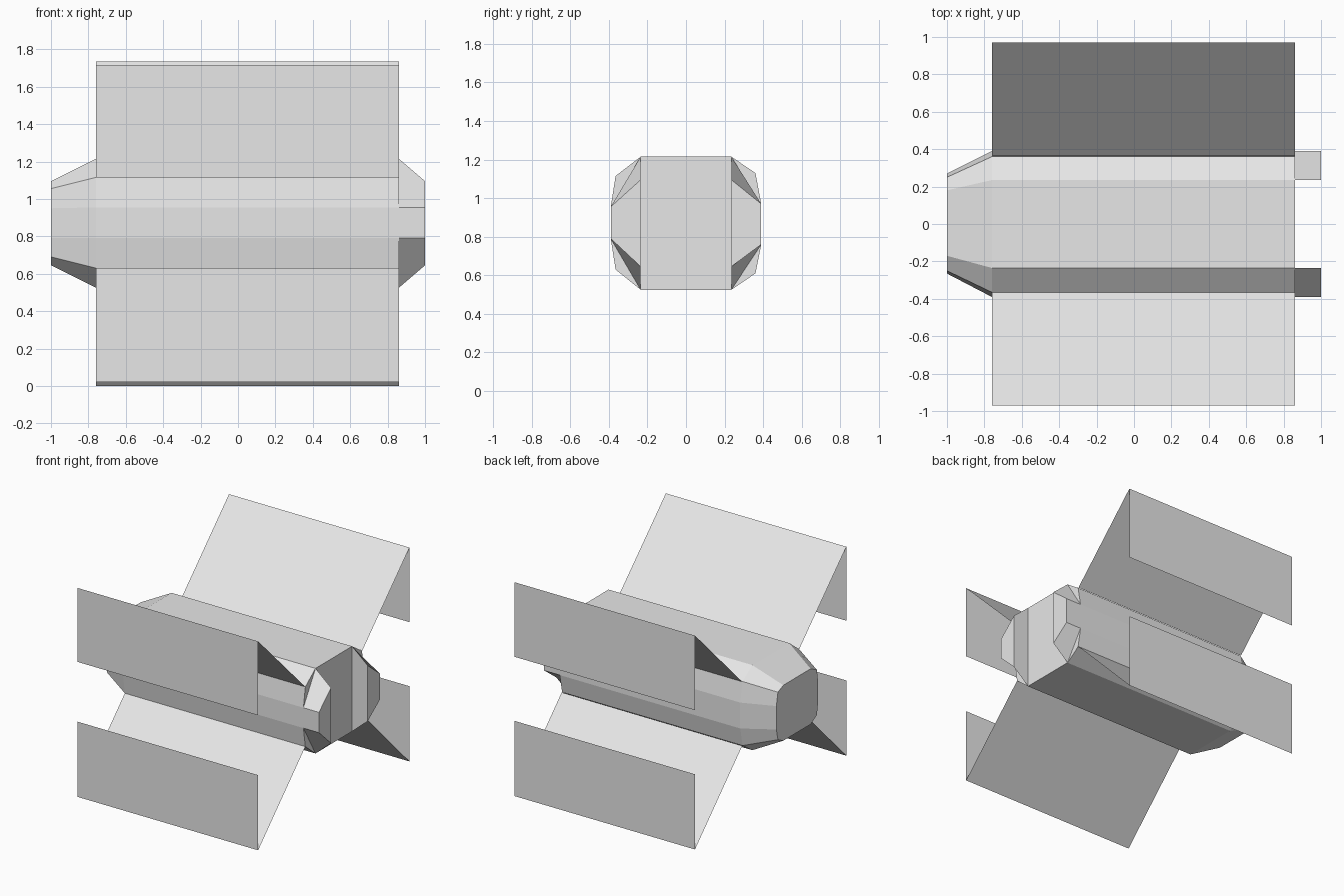
import bpy
import bmesh

cube = bpy.data.objects.get("Cube")
if cube:
    bpy.data.objects.remove(cube, do_unlink=True)

grey = bpy.data.materials.new("light_grey")
grey.use_nodes = True
grey.diffuse_color = (0.8, 0.8, 0.8, 1)
grey.node_tree.nodes["Principled BSDF"].inputs["Base Color"].default_value = (0.8, 0.8, 0.8, 1)

TAIL, REAR, FRONT, TIP = -1.0, -0.76, 0.86, 1.0


def loft(name, sections, closed=True, cap_start=True, cap_end=True):
    """Join (x, [(y, z), ...]) sections lying across the x axis."""
    bm = bmesh.new()
    rings = [[bm.verts.new((x, y, z)) for y, z in pts] for x, pts in sections]
    count = len(rings[0])
    for a, b in zip(rings, rings[1:]):
        for i in range(count if closed else count - 1):
            j = (i + 1) % count
            bm.faces.new((a[i], a[j], b[j], b[i]))
    if closed and cap_start:
        bm.faces.new(rings[0])
    if closed and cap_end:
        bm.faces.new(rings[-1])
    bmesh.ops.recalc_face_normals(bm, faces=bm.faces)
    mesh = bpy.data.meshes.new(name)
    bm.to_mesh(mesh)
    bm.free()
    mesh.materials.append(grey)
    obj = bpy.data.objects.new(name, mesh)
    bpy.context.collection.objects.link(obj)
    return obj


# Hull: twelve-sided tube that narrows toward the -x end
hull_ring = [(-0.235, 1.215), (0.235, 1.215), (0.36, 1.13), (0.39, 0.97),
             (0.39, 0.76), (0.36, 0.61), (0.235, 0.525), (-0.235, 0.525),
             (-0.365, 0.63), (-0.39, 0.79), (-0.39, 0.955), (-0.365, 1.115)]
tail_ring = [(-0.17, 1.095), (0.18, 1.095), (0.25, 1.065), (0.27, 0.96),
             (0.27, 0.77), (0.25, 0.68), (0.18, 0.645), (-0.17, 0.645),
             (-0.25, 0.69), (-0.265, 0.79), (-0.265, 0.95), (-0.25, 1.055)]
loft("hull", [(TAIL, tail_ring), (REAR, hull_ring), (FRONT, hull_ring)])

# Two side prongs on the +x end
for side, name, hi, lo in ((-1, "front_prong", 0.955, 0.79), (1, "back_prong", 0.97, 0.76)):
    y_in, y_out = side * 0.235, side * 0.39
    base = [(y_in, 1.215), (y_out, hi), (y_out, lo), (y_in, 0.525)]
    tip = [(y_in, 1.095), (y_out, hi), (y_out, lo), (y_in, 0.645)]
    loft(name, [(FRONT, base), (TIP, tip)], cap_start=False)

# Four thin wings, each a sloping sheet folded into an upright outer flap
wings = {
    "front_upper_wing": (-0.365, -0.97, 1.115, 1.715),
    "front_lower_wing": (-0.365, -0.97, 0.63, 0.02),
    "back_upper_wing": (0.365, 0.97, 1.13, 1.735),
    "back_lower_wing": (0.365, 0.97, 0.61, 0.0),
}
for name, (y_root, y_edge, z_root, z_edge) in wings.items():
    profile = [(y_root, z_root), (y_edge, z_edge), (y_edge, z_root)]
    loft(name, [(REAR, profile), (FRONT, profile)], closed=False)
